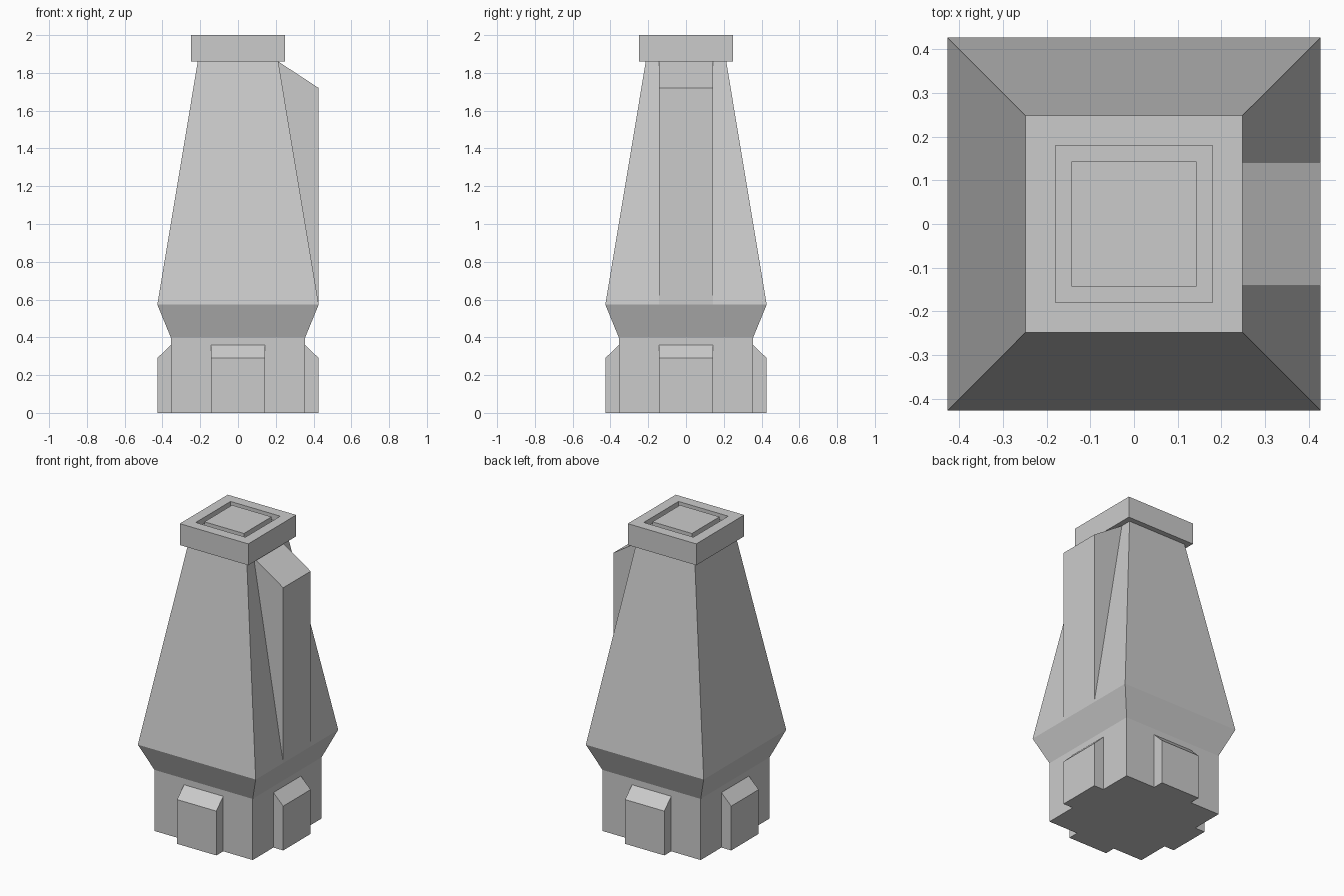
import bpy, bmesh
from math import pi
from mathutils import Matrix

if "Cube" in bpy.data.objects:
    bpy.data.objects.remove(bpy.data.objects["Cube"])


def finish(name, bm):
    bmesh.ops.recalc_face_normals(bm, faces=bm.faces)
    mesh = bpy.data.meshes.new(name)
    bm.to_mesh(mesh)
    bm.free()
    obj = bpy.data.objects.new(name, mesh)
    bpy.context.collection.objects.link(obj)
    return obj


def square_loft(name, rings):
    """Closed skin through centred squares given as (half width, height)."""
    bm = bmesh.new()
    loops = [[bm.verts.new((sx * h, sy * h, z))
              for sx, sy in ((-1, -1), (1, -1), (1, 1), (-1, 1))]
             for h, z in rings]
    for a, b in zip(loops, loops[1:]):
        for i in range(4):
            j = (i + 1) % 4
            bm.faces.new((a[i], a[j], b[j], b[i]))
    bm.faces.new(loops[0])
    bm.faces.new(loops[-1])
    return finish(name, bm)


def side_prism(name, profile, half_width, angle=0):
    """Extrude an (x, z) profile along y, then turn it about z."""
    bm = bmesh.new()
    face = bm.faces.new([bm.verts.new((x, -half_width, z)) for x, z in profile])
    new = bmesh.ops.extrude_face_region(bm, geom=[face])["geom"]
    # keep the starting face so the prism is closed
    verts = [g for g in new if isinstance(g, bmesh.types.BMVert)]
    bmesh.ops.translate(bm, verts=verts, vec=(0, 2 * half_width, 0))
    bmesh.ops.transform(bm, matrix=Matrix.Rotation(angle, 4, 'Z'), verts=bm.verts)
    return finish(name, bm)


BASE, WIDE, NECK, PAD = 0.356, 0.427, 0.213, 0.142

# Tapered body with flared waist
square_loft("body", [(BASE, 0), (BASE, 0.4), (WIDE, 0.573), (NECK, 1.86)])

# Top cap with a square groove around a raised centre
square_loft("top_cap", [(NECK, 1.86), (0.248, 1.86), (0.248, 2.0), (0.18, 2.0),
                        (0.18, 1.96), (0.143, 1.96), (0.143, 2.0)])

# Vertical fin on the right side
side_prism("side_fin", [(WIDE, 0.573), (WIDE, 1.72), (NECK, 1.86)], PAD)

# Chamfered buttress on each side of the base
buttress = [(BASE, 0), (WIDE, 0), (WIDE, 0.29), (BASE, 0.36)]
for i, side in enumerate(("right", "back", "left", "front")):
    side_prism("buttress_" + side, buttress, PAD, i * pi / 2)
